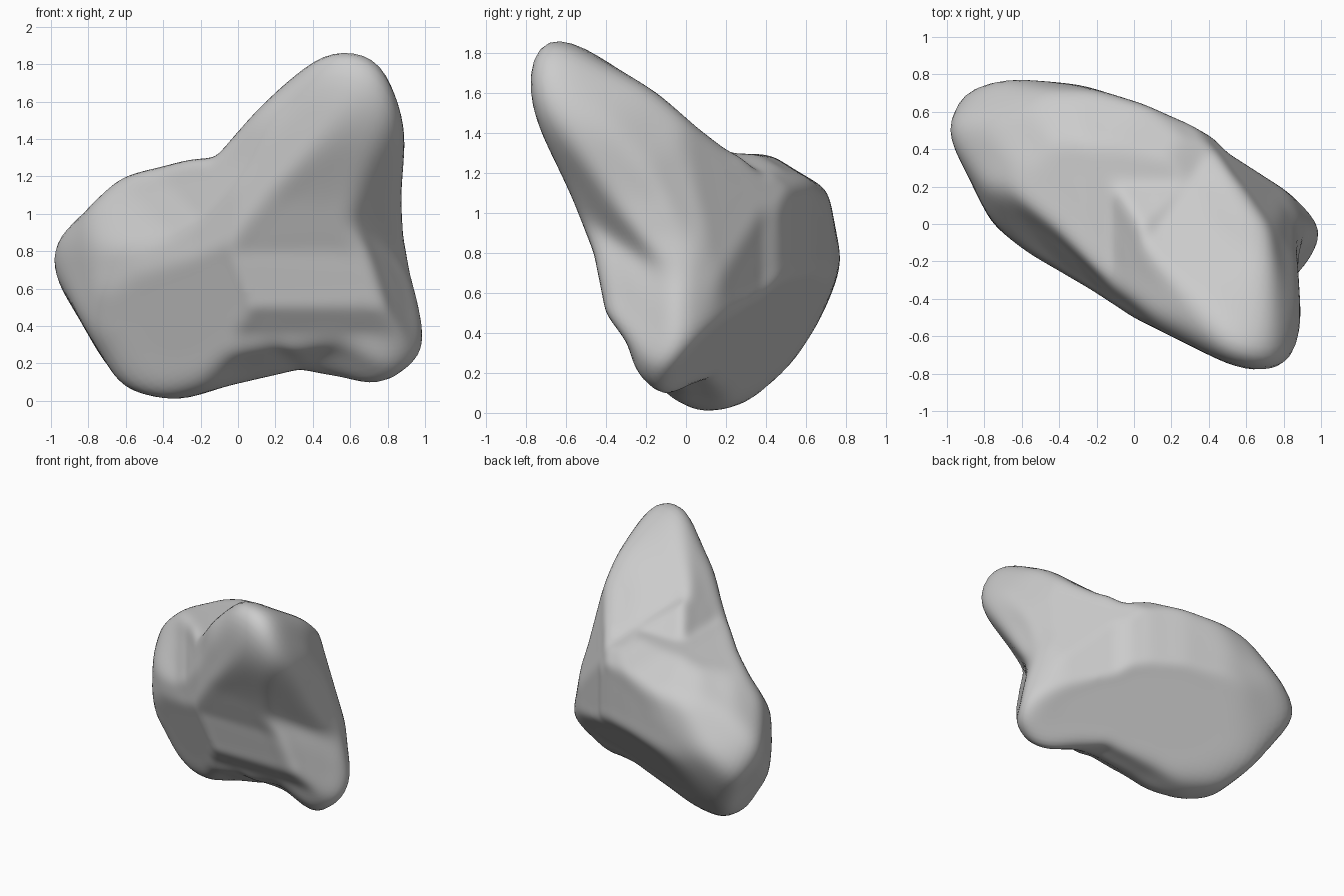
import bpy
import bmesh
from math import radians, sin, cos
from mathutils import Vector

# Remove the default cube
cube = bpy.data.objects.get("Cube")
if cube:
    bpy.data.objects.remove(cube, do_unlink=True)

FLOOR = Vector((0, 0, 0))
MIDDLE = Vector((0, 0, 0.945))
CORE = Vector((0.18, 0, 0.8))          # a point deep inside the lump

# Flat sides: outward normal and offset
flat_sides = [
    (Vector((0.283, 0.771, -0.571)), 0.1),      # broad flat back
    (Vector((-0.413, -0.852, -0.318)), 0.15),   # sloping lower front
    (Vector((0.85, 0.5, 0.15)), 0.89),          # blunt back corner
]

# Outline profiles in hundredths, running clockwise
front_profile = [
    (-100, 85), (-96, 95), (-76, 113), (-57, 121), (-25, 129), (-12, 130),
    (10, 155), (25, 169), (40, 181), (52, 189), (66, 188), (73, 185),
    (80, 173), (86, 158), (89, 142), (87, 108), (88, 88), (92, 67),
    (97, 52), (100, 36), (97, 24), (82, 10), (72, 7), (55, 13), (33, 17),
    (-6, 8), (-32, 0), (-55, 5), (-64, 11), (-75, 27), (-96, 64), (-100, 75)]
side_profile = [
    (-78, 173), (-74, 182), (-64, 189), (-54, 187), (-43, 182), (-28, 172),
    (5, 143), (22, 130), (47, 129), (65, 120), (71, 111), (78, 76),
    (72, 58), (63, 40), (52, 23), (40, 12), (30, 5), (10, 0), (2, 3),
    (-8, 8), (-15, 6), (-22, 11), (-26, 20), (-28, 33), (-40, 50),
    (-46, 80), (-57, 108), (-74, 144), (-78, 158)]
top_profile = [
    (-100, 60), (-95, 67), (-78, 77), (-64, 78), (-27, 74), (5, 64),
    (30, 53), (42, 46), (50, 38), (81, 18), (92, 8), (98, 0), (100, -7),
    (98, -17), (89, -25), (89, -50), (88, -62), (83, -72), (77, -77),
    (59, -78), (38, -69), (0, -50), (-23, -35), (-57, -15), (-76, 0),
    (-86, 20), (-97, 43), (-100, 53)]
end_profile = [
    (-62, -9), (-61, 16), (-54, 39), (-36, 50), (-9, 56), (16, 54),
    (38, 46), (57, 26), (65, 0), (74, -29), (81, -53), (82, -70),
    (78, -88), (69, -100), (59, -106), (52, -104), (38, -87), (27, -81),
    (10, -77), (-15, -79), (-28, -74), (-41, -63), (-53, -45), (-61, -28)]
tail_profile = [
    (-20, 126), (-4, 123), (2, 117), (10, 96), (20, 74), (26, 49),
    (37, 12), (45, -6), (60, -28), (62, -50), (59, -75), (43, -99),
    (23, -107), (7, -99), (-35, -66), (-57, -55), (-77, -39), (-82, -20),
    (-80, -6), (-70, 23), (-60, 60), (-50, 85), (-41, 100), (-30, 116)]
under_profile = [
    (-112, 56), (-109, 65), (-102, 73), (-92, 77), (-60, 70), (-39, 60),
    (-12, 47), (6, 49), (32, 44), (62, 35), (77, 27), (90, 14), (108, -8),
    (117, -30), (112, -40), (92, -62), (61, -92), (39, -97), (25, -94),
    (-7, -74), (-32, -62), (-65, -63), (-80, -55), (-88, -43), (-83, -17),
    (-79, -1), (-94, 22), (-108, 40)]


def carving(turn, tilt, pivot, profile):
    """Plane axes and edge list for one profile that trims the lump."""
    a, e = radians(turn), radians(tilt)
    across = Vector((cos(a), sin(a), 0))
    up = Vector((-sin(a) * sin(e), cos(a) * sin(e), cos(e)))
    rel = CORE - pivot
    start = Vector((rel.dot(across), rel.dot(up)))
    points = [Vector(p) / 100 - start for p in profile]
    edges = [(p.x, p.y, q.x - p.x, q.y - p.y)
             for p, q in zip(points, points[1:] + points[:1])]
    return across, up, edges


def reach_profile(direction, carve):
    """Distance from the core to the profile wall along a direction."""
    across, up, edges = carve
    dx, dy = direction.dot(across), direction.dot(up)
    nearest = 10.0
    for px, py, ex, ey in edges:
        den = dx * ey - dy * ex
        if abs(den) < 1e-9:
            continue
        along = (px * dy - py * dx) / den
        if 0 <= along <= 1:
            dist = (px * ey - py * ex) / den
            if 0 < dist < nearest:
                nearest = dist
    return nearest


def reach_flat(direction, normal, offset):
    """Distance from the core to a flat side along a direction."""
    facing = direction.dot(normal)
    return (offset - CORE.dot(normal)) / facing if facing > 0.01 else 10.0


def relax(points, neighbours, factor):
    """Move every point towards (or away from) the mean of its neighbours."""
    return [p + (sum((points[i] for i in ring), Vector()) / len(ring) - p) * factor
            for p, ring in zip(points, neighbours)]


carvings = [
    carving(0, 0, FLOOR, front_profile),
    carving(90, 0, FLOOR, side_profile),
    carving(0, 90, FLOOR, top_profile),
    carving(35, 30, MIDDLE, end_profile),
    carving(215, 30, MIDDLE, tail_profile),
    carving(145, -27, MIDDLE, under_profile),
]

# Lump: a sphere pushed out to the profile walls and flat sides
bm = bmesh.new()
bmesh.ops.create_icosphere(bm, subdivisions=6, radius=1)
bm.verts.index_update()
points = []
for v in bm.verts:
    d = v.co.normalized()
    walls = [reach_profile(d, c) for c in carvings]
    walls += [reach_flat(d, n, offset) for n, offset in flat_sides]
    points.append(CORE + d * min(walls))

# Soften the creases without shrinking the tips
neighbours = [[e.other_vert(v).index for e in v.link_edges] for v in bm.verts]
for _ in range(24):
    points = relax(points, neighbours, 0.6)
    points = relax(points, neighbours, -0.62)
for _ in range(3):
    points = relax(points, neighbours, 0.5)
for v, p in zip(bm.verts, points):
    v.co = p

bmesh.ops.recalc_face_normals(bm, faces=bm.faces)
mesh = bpy.data.meshes.new("rounded_lump")
bm.to_mesh(mesh)
bm.free()
mesh.shade_smooth()

# Plain grey material
grey = bpy.data.materials.new("plain_grey")
grey.use_nodes = True
grey.diffuse_color = (0.6, 0.6, 0.6, 1)
for node in grey.node_tree.nodes:
    if node.type == 'BSDF_PRINCIPLED':
        node.inputs["Base Color"].default_value = (0.6, 0.6, 0.6, 1)
mesh.materials.append(grey)

lump = bpy.data.objects.new("rounded_lump", mesh)
bpy.context.collection.objects.link(lump)
